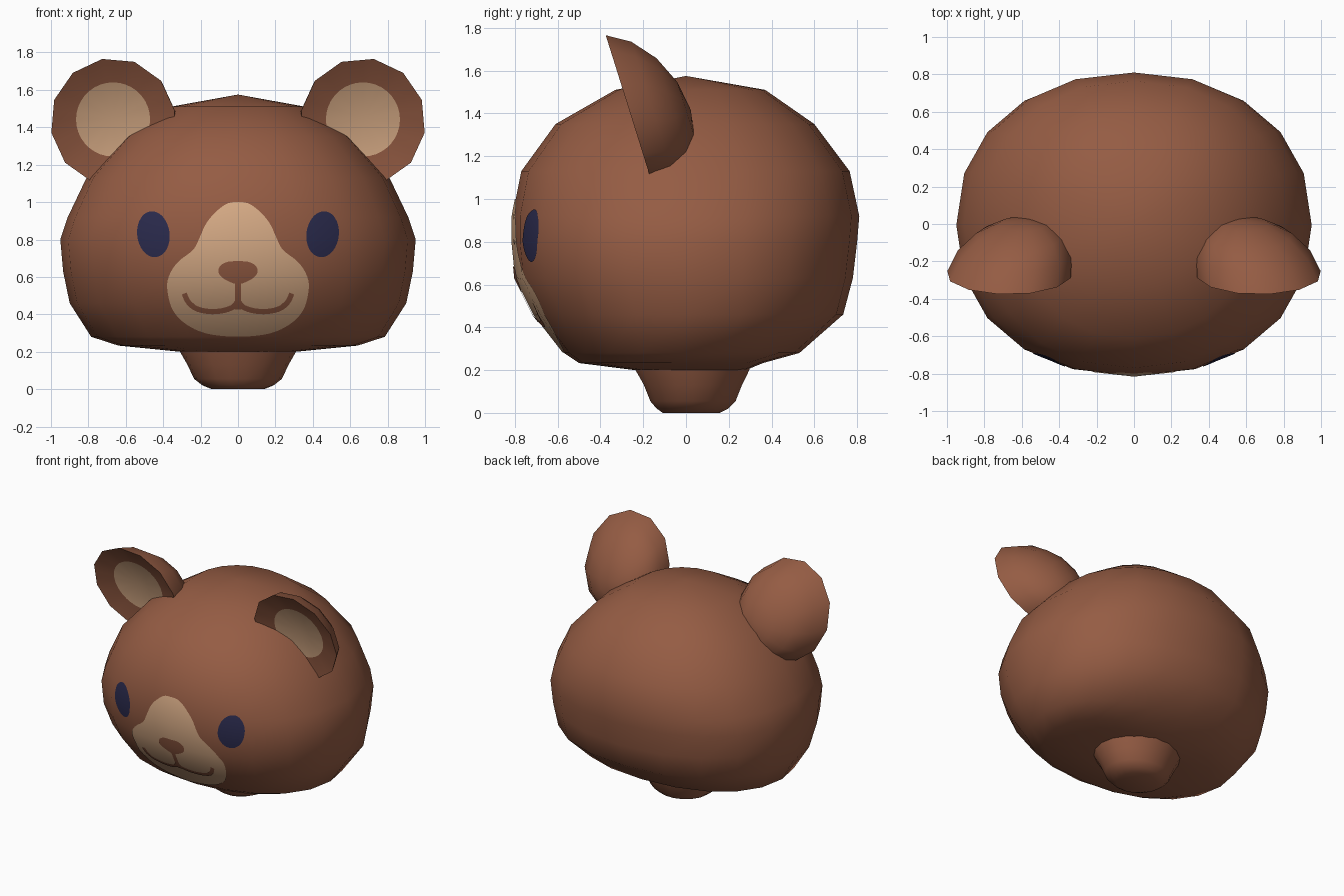
import bpy, bmesh, math
from mathutils import Vector
from mathutils.bvhtree import BVHTree

if "Cube" in bpy.data.objects:
    bpy.data.objects.remove(bpy.data.objects["Cube"])


def material(name, rgb):
    m = bpy.data.materials.new(name)
    m.diffuse_color = (*rgb, 1)
    m.use_nodes = True
    m.node_tree.nodes["Principled BSDF"].inputs["Base Color"].default_value = m.diffuse_color
    return m


BROWN = material("brown fur", (0.30, 0.107, 0.057))
CREAM = material("cream fur", (0.70, 0.42, 0.245))
NAVY = material("dark navy", (0.024, 0.024, 0.075))


def finish(bm, name, mats):
    me = bpy.data.meshes.new(name)
    for f in bm.faces:
        f.smooth = True
    bm.to_mesh(me)
    bm.free()
    ob = bpy.data.objects.new(name, me)
    bpy.context.collection.objects.link(ob)
    for m in mats:
        me.materials.append(m)
    return ob


def bridge(bm, a, b, mat=0):
    n, out = len(a), []
    for i in range(n):
        j = (i + 1) % n
        f = bm.faces.new((a[i], a[j], b[j], b[i]))
        f.material_index = mat
        out.append(f)
    return out


def fan(bm, ring, tip, mat=0):
    out = []
    for i in range(len(ring)):
        f = bm.faces.new((ring[i], ring[(i + 1) % len(ring)], tip))
        f.material_index = mat
        out.append(f)
    return out


def ringed_body(name, rings, sides, power, top=None):
    """Stack of rounded cross-sections: (z, half width, front y, back y)."""
    bm = bmesh.new()
    loops = []
    for z, a, yf, yb in rings:
        cy, b, loop = (yf + yb) / 2, (yb - yf) / 2, []
        for i in range(sides):
            t = 2 * math.pi * i / sides
            c, s = math.cos(t), math.sin(t)
            loop.append(bm.verts.new((a * math.copysign(abs(c) ** (2 / power), c),
                                      cy + b * math.copysign(abs(s) ** (2 / power), s), z)))
        loops.append(loop)
    for a, b in zip(loops, loops[1:]):
        bridge(bm, a, b)
    bm.faces.new(loops[0])
    if top:
        fan(bm, loops[-1], bm.verts.new(top))
    else:
        bm.faces.new(loops[-1])
    bmesh.ops.recalc_face_normals(bm, faces=bm.faces)
    return finish(bm, name, [BROWN])


# Head and neck
head = ringed_body("head", [
    (0.20, 0.31, -0.24, 0.28), (0.233, 0.64, -0.50, 0.36), (0.28, 0.785, -0.57, 0.53),
    (0.46, 0.90, -0.71, 0.735), (0.63, 0.935, -0.795, 0.78), (0.80, 0.95, -0.812, 0.80),
    (0.92, 0.91, -0.812, 0.81), (1.13, 0.81, -0.77, 0.765), (1.35, 0.61, -0.61, 0.60),
    (1.51, 0.36, -0.33, 0.37)], 20, 2.2, (0, 0, 1.575))
ringed_body("neck", [
    (0.0, 0.14, -0.11, 0.16), (0.02, 0.19, -0.14, 0.20), (0.055, 0.235, -0.17, 0.235),
    (0.13, 0.27, -0.20, 0.265), (0.20, 0.31, -0.24, 0.30), (0.26, 0.33, -0.26, 0.32)], 18, 2.0)


# Ears: low-poly dome behind, shallow cup with a cream disc in front
def ear(side, name):
    bm = bmesh.new()
    centre = Vector((0.668 * side, -0.27, 1.43))
    up, back = Vector((0, -0.299, 0.954)), Vector((0, 0.954, 0.299))

    def vert(u, v, d):
        return bm.verts.new(centre + Vector((u * side, 0, 0)) + up * v + back * d)

    def point(deg, ru, rv, d, skew=0):
        t = math.radians(deg)
        return vert(ru * math.cos(t) - 0.08 * skew, rv * math.sin(t) - 0.1 * skew, d)

    # dome
    loops = []
    for k in range(4):
        t = math.radians(k * 22.5)
        c, s = math.cos(t), math.sin(t)
        loops.append([point(-10 + 30 * i, 0.335 * c, 0.357 * c, 0.275 * s, s) for i in range(12)])
    dome = []
    for a, b in zip(loops, loops[1:]):
        dome += bridge(bm, a, b)
    dome += fan(bm, loops[-1], vert(-0.08, -0.1, 0.275))

    # cup
    rim = []
    for i in range(36):
        k = math.cos(math.radians(15)) / math.cos(math.radians((i * 10) % 30 - 15))
        rim.append(point(-10 + 10 * i, 0.335 * k, 0.357 * k, 0))
    mid = [point(-10 + 10 * i, 0.198, 0.208, 0.04) for i in range(36)]
    cup = bridge(bm, rim, mid) + fan(bm, mid, vert(0, 0, 0.06), 1)

    bm.normal_update()
    hub = centre + back * 0.05
    for f in dome:
        if f.normal.dot(f.calc_center_median() - hub) < 0:
            f.normal_flip()
    for f in cup:
        if f.normal.dot(back) > 0:
            f.normal_flip()
    finish(bm, name, [BROWN, CREAM])


ear(1, "ear_right")
ear(-1, "ear_left")

# Face details: thin skins draped on the front of the head
hb = bmesh.new()
hb.from_mesh(head.data)
bmesh.ops.triangulate(hb, faces=hb.faces)
surface = BVHTree.FromBMesh(hb)
hb.free()


def drape(bm, x, z, lift):
    hit, normal, _, _ = surface.ray_cast(Vector((x, -3, z)), Vector((0, 1, 0)))
    return bm.verts.new(hit + normal * lift)


def skin(bm, name, mat):
    bm.normal_update()
    for f in bm.faces:
        if f.normal.y > 0:
            f.normal_flip()
    ob = finish(bm, name, [mat])
    # borrow the smooth shading of the head
    mod = ob.modifiers.new("head shading", 'DATA_TRANSFER')
    mod.object = head
    mod.use_loop_data = True
    mod.data_types_loops = {'CUSTOM_NORMAL'}
    mod.loop_mapping = 'POLYINTERP_NEAREST'


def smooth_path(pts, closed, n=5):
    out, m = [], len(pts)
    get = (lambda i: Vector(pts[i % m])) if closed else (lambda i: Vector(pts[max(0, min(m - 1, i))]))
    for i in range(m if closed else m - 1):
        p, q, r, s = (get(i + k) for k in (-1, 0, 1, 2))
        for j in range(n):
            t = j / n
            out.append(0.5 * (2 * q + (r - p) * t + (2 * p - 5 * q + 4 * r - s) * t * t
                              + (3 * q - p - 3 * r + s) * t ** 3))
    if not closed:
        out.append(get(m - 1))
    return out


def patch(name, outline, hub, mat, lift, rings):
    bm = bmesh.new()
    hub = Vector(hub)
    loops = []
    for k in range(rings, 0, -1):
        loops.append([drape(bm, *(hub + (p - hub) * k / rings), lift) for p in outline])
    for a, b in zip(loops, loops[1:]):
        bridge(bm, a, b)
    fan(bm, loops[-1], drape(bm, *hub, lift))
    skin(bm, name, mat)


def mirrored(half):
    """Close a half outline running from the top centre to the bottom centre."""
    return half + [(-x, z) for x, z in reversed(half) if x > 0]


def stroke(name, pts, width, mat, lift):
    bm = bmesh.new()
    path = smooth_path(pts, False, 6)
    rows = []
    for i, p in enumerate(path):
        d = (path[min(i + 1, len(path) - 1)] - path[max(i - 1, 0)]).normalized()
        side = Vector((-d.y, d.x)) * width / 2
        rows.append([drape(bm, *(p + side * k), lift) for k in (-1, 0, 1)])
    for a, b in zip(rows, rows[1:]):
        for k in (0, 1):
            bm.faces.new((a[k], a[k + 1], b[k + 1], b[k]))
    skin(bm, name, mat)


snout = [(0, 1.0), (0.06, 0.99), (0.12, 0.945), (0.17, 0.885), (0.205, 0.81), (0.24, 0.745),
         (0.32, 0.68), (0.37, 0.60), (0.375, 0.52), (0.345, 0.42), (0.27, 0.345),
         (0.16, 0.298), (0, 0.283)]
patch("snout_patch", smooth_path(mirrored(snout), True), (0, 0.60), CREAM, 0.004, 14)

nose = [(0, 0.685), (0.06, 0.68), (0.098, 0.655), (0.10, 0.62), (0.065, 0.588), (0, 0.565)]
patch("nose", smooth_path(mirrored(nose), True), (0, 0.63), BROWN, 0.008, 5)
stroke("nose_line", [(0, 0.59), (0, 0.53), (0, 0.48), (0, 0.43)], 0.03, BROWN, 0.008)

for side, label in ((1, "right"), (-1, "left")):
    stroke("mouth_" + label, [(side * x, z) for x, z in (
        (0.0, 0.475), (0.025, 0.445), (0.08, 0.425), (0.15, 0.42), (0.22, 0.435),
        (0.265, 0.47), (0.287, 0.515))], 0.028, BROWN, 0.0085)
    # slightly leaning oval eyes
    oval = []
    for i in range(40):
        t = 2 * math.pi * i / 40
        z = 0.122 * math.sin(t)
        oval.append(Vector((side * (0.463 + 0.087 * math.cos(t) + 0.06 * z - 0.012), 0.828 + z)))
    patch("eye_" + label, oval, (side * 0.451, 0.828), NAVY, 0.004, 6)
